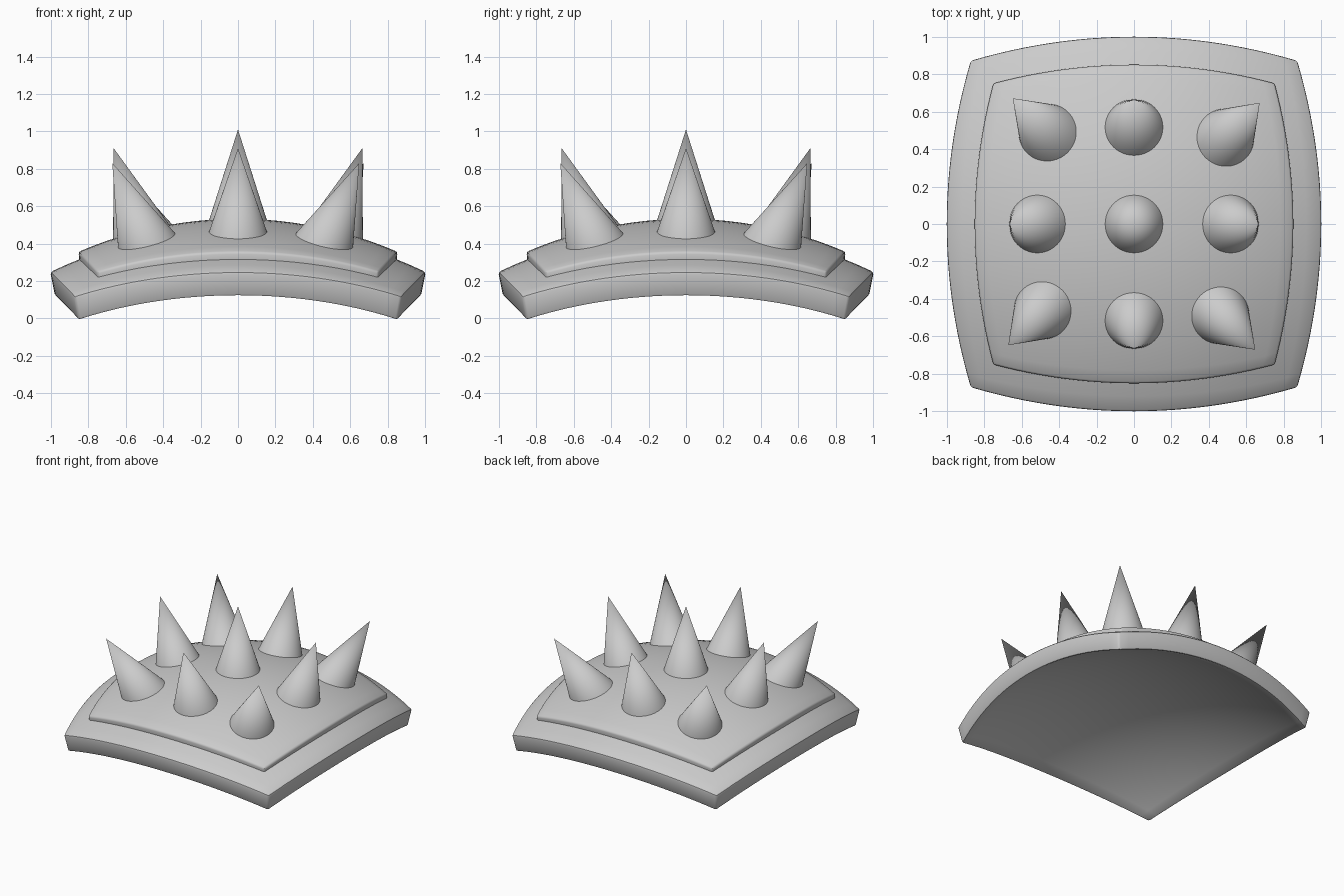
import bpy, bmesh, math
from mathutils import Vector, Matrix

if "Cube" in bpy.data.objects:
    bpy.data.objects.remove(bpy.data.objects["Cube"])


def smooth(ob, angle):
    bpy.ops.object.select_all(action='DESELECT')
    bpy.context.view_layer.objects.active = ob
    ob.select_set(True)
    bpy.ops.object.shade_smooth_by_angle(angle=math.radians(angle))


def place(co, mid, corner, radius, apex):
    """Map a unit-square point to a bulged square lying on a dome."""
    k = 1 - corner / mid
    u, v = co.x, co.y
    x = mid * u * (1 - k * v * v)
    y = mid * v * (1 - k * u * u)
    z = apex - radius + math.sqrt(radius ** 2 - x * x - y * y)
    return Vector((x, y, z))


def domed_slab(name, top, bottom, bevel):
    bm = bmesh.new()
    bmesh.ops.create_grid(bm, x_segments=24, y_segments=24, size=1)
    lower = list(bm.verts)
    res = bmesh.ops.extrude_face_region(bm, geom=bm.faces[:], use_keep_orig=True)
    upper = [g for g in res["geom"] if isinstance(g, bmesh.types.BMVert)]
    for verts, spec in ((lower, bottom), (upper, top)):
        for v in verts:
            v.co = place(v.co, *spec)
    bmesh.ops.recalc_face_normals(bm, faces=bm.faces)
    # softened rims
    edges = [e for e in bm.edges if e.calc_face_angle(0) > math.radians(40)]
    bmesh.ops.bevel(bm, geom=edges, offset=bevel, segments=2, profile=0.5,
                    affect='EDGES', clamp_overlap=True)
    me = bpy.data.meshes.new(name)
    bm.to_mesh(me)
    bm.free()
    ob = bpy.data.objects.new(name, me)
    bpy.context.collection.objects.link(ob)
    smooth(ob, 35)
    return ob


def spike(name, base, tip, radius=0.153, sink=0.05):
    axis = tip - base
    length = axis.length
    start = base - axis.normalized() * sink
    full = length + sink
    bpy.ops.mesh.primitive_cone_add(vertices=48, radius1=radius * full / length,
                                    radius2=0, depth=full, location=(start + tip) / 2,
                                    rotation=axis.to_track_quat('Z', 'Y').to_euler())
    ob = bpy.context.object
    ob.name = name
    smooth(ob, 40)


# Curved base plate and raised inner plate: (mid reach, corner reach, dome radius, apex)
domed_slab("base_plate", (1.004, 0.875, 2.31, 0.477), (0.978, 0.853, 2.22, 0.345), 0.014)
domed_slab("raised_plate", (0.853, 0.753, 2.15, 0.532), (0.845, 0.745, 2.31, 0.44), 0.012)

# Nine spikes: one in the centre, then a ring in four-fold rotation
spike("centre_spike", Vector((0, 0, 0.53)), Vector((0, 0, 1.01)))
for i in range(4):
    turn = Matrix.Rotation(i * math.pi / 2, 3, 'Z')
    spike(f"side_spike_{i + 1}", turn @ Vector((0.522, 0, 0.466)), turn @ Vector((0.665, 0, 0.91)))
    spike(f"corner_spike_{i + 1}", turn @ Vector((0.498, 0.472, 0.418)), turn @ Vector((0.672, 0.648, 0.83)))
